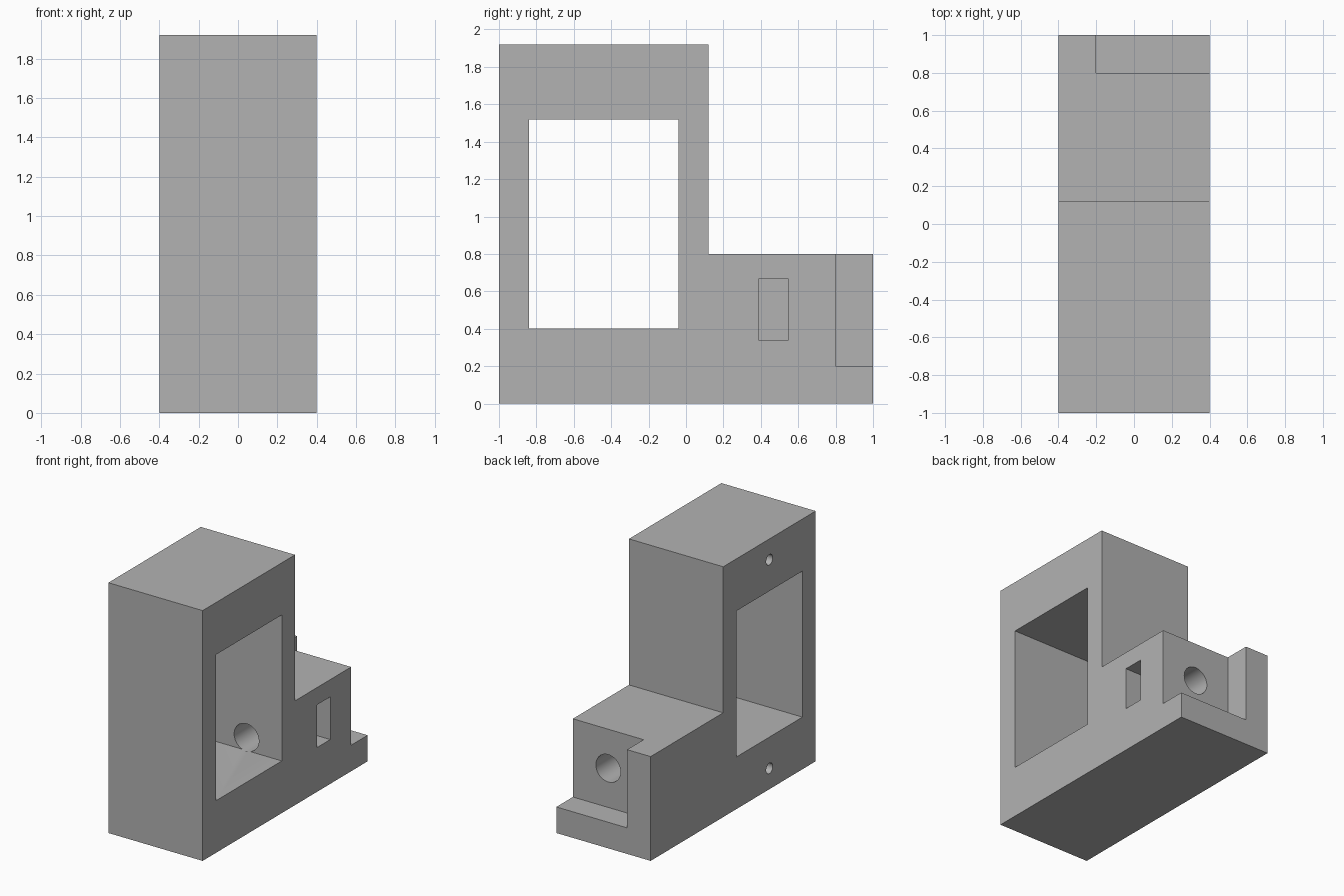
import bpy, bmesh, math
from mathutils import Matrix, Vector

if "Cube" in bpy.data.objects:
    bpy.data.objects.remove(bpy.data.objects["Cube"])

grey = bpy.data.materials.new("plain_grey")
grey.use_nodes = True
grey.diffuse_color = (0.448, 0.448, 0.448, 1)
grey.node_tree.nodes["Principled BSDF"].inputs["Base Color"].default_value = grey.diffuse_color


def make_object(name, bm):
    bmesh.ops.recalc_face_normals(bm, faces=bm.faces)
    mesh = bpy.data.meshes.new(name)
    bm.to_mesh(mesh)
    bm.free()
    mesh.materials.append(grey)
    obj = bpy.data.objects.new(name, mesh)
    bpy.context.collection.objects.link(obj)
    return obj


def box(name, low, high):
    low, high = Vector(low), Vector(high)
    bm = bmesh.new()
    bmesh.ops.create_cube(bm, size=1, matrix=Matrix.Translation((low + high) / 2)
                          @ Matrix.Diagonal((*(high - low), 1)))
    return make_object(name, bm)


def rod(name, start, end, radius, sides):
    start, end = Vector(start), Vector(end)
    axis = end - start
    bm = bmesh.new()
    bmesh.ops.create_cone(bm, cap_ends=True, segments=sides, radius1=radius, radius2=radius,
                          depth=axis.length, matrix=Matrix.Translation((start + end) / 2)
                          @ axis.to_track_quat('Z', 'Y').to_matrix().to_4x4())
    return make_object(name, bm)


def cut(target, cutter):
    mod = target.modifiers.new(cutter.name, 'BOOLEAN')
    mod.operation = 'DIFFERENCE'
    mod.solver = 'EXACT'
    mod.object = cutter
    cutter.hide_render = True
    bpy.context.view_layer.update()
    with bpy.context.temp_override(object=target, active_object=target):
        bpy.ops.object.modifier_apply(modifier=mod.name)
    bpy.data.objects.remove(cutter)


# Stepped body: side profile (y, z) extruded across the width
profile = [(-1, 0), (1, 0), (1, 0.8), (0.12, 0.8), (0.12, 1.92), (-1, 1.92)]
bm = bmesh.new()
side = bm.faces.new([bm.verts.new((-0.4, y, z)) for y, z in profile])
extruded = bmesh.ops.extrude_face_region(bm, geom=[side])["geom"]
bmesh.ops.translate(bm, vec=(0.8, 0, 0),
                    verts=[v for v in extruded if isinstance(v, bmesh.types.BMVert)])
body = make_object("stepped_housing", bm)

# Window through the tower, and notch at the back corner
cut(body, box("window_cutter", (-0.5, -0.84, 0.4), (0.5, -0.04, 1.52)))
cut(body, box("notch_cutter", (-0.2, 0.8, 0.2), (0.5, 1.1, 0.9)))

# Bore from the notch into the window, crossed by a nut slot
cut(body, rod("bore_cutter", (0.1, -0.05, 0.5), (0.1, 0.9, 0.5), 0.105, 48))
cut(body, box("nut_slot_cutter", (-0.07, 0.387, 0.34), (0.5, 0.547, 0.667)))

# Blind screw holes above and below the window
for z in (0.16, 1.76):
    cut(body, rod("screw_hole_cutter", (-0.5, -0.44, z), (0, -0.44, z), 0.04, 32))

bpy.ops.object.select_all(action='DESELECT')
body.select_set(True)
bpy.context.view_layer.objects.active = body
bpy.ops.object.shade_smooth_by_angle(angle=math.radians(30))
